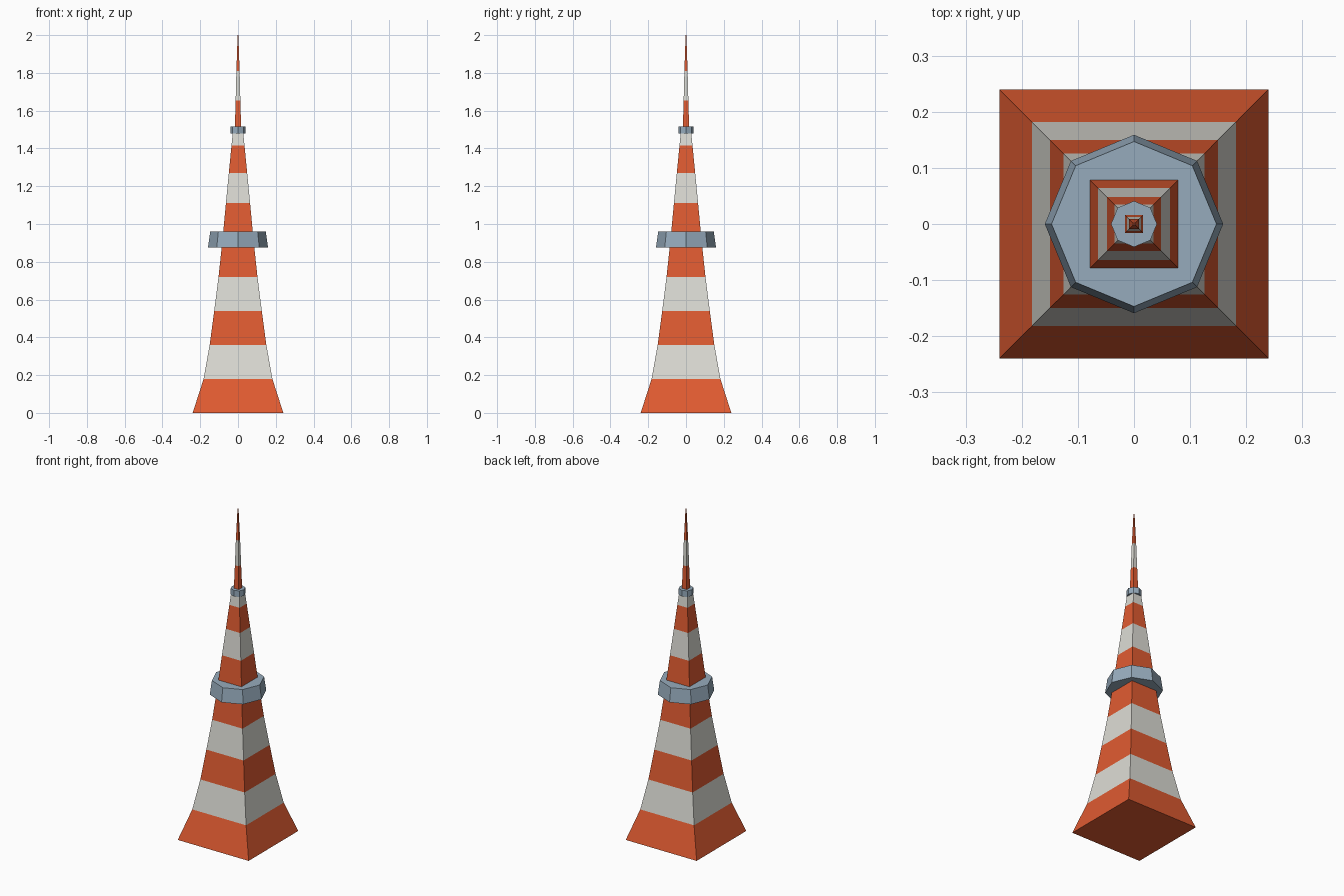
import bpy, bmesh, math

if "Cube" in bpy.data.objects:
    bpy.data.objects.remove(bpy.data.objects["Cube"])


def material(name, srgb):
    m = bpy.data.materials.new(name)
    lin = [((c / 255 + 0.055) / 1.055) ** 2.4 for c in srgb]
    m.diffuse_color = (*lin, 1)
    m.use_nodes = True
    m.node_tree.nodes["Principled BSDF"].inputs["Base Color"].default_value = m.diffuse_color
    return m


ORANGE = material("orange paint", (224, 91, 49))
WHITE = material("off white paint", (221, 220, 213))
STEEL = material("blue grey steel", (150, 171, 188))


def loft(name, sides, rings, mats, turn=0.0):
    """Stack of regular polygons (z, corner radius); bands alternate through mats."""
    bm = bmesh.new()
    loops = []
    for z, r in rings:
        angles = [turn + 2 * math.pi * i / sides for i in range(sides)]
        loops.append([bm.verts.new((r * math.cos(a), r * math.sin(a), z)) for a in angles])
    for band, (lo, hi) in enumerate(zip(loops, loops[1:])):
        for i in range(sides):
            j = (i + 1) % sides
            f = bm.faces.new((lo[i], lo[j], hi[j], hi[i]))
            f.material_index = band % len(mats)
    bm.faces.new(loops[0][::-1])
    top = bm.faces.new(loops[-1])
    top.material_index = (len(rings) - 2) % len(mats)
    mesh = bpy.data.meshes.new(name)
    bm.to_mesh(mesh)
    bm.free()
    for m in mats:
        mesh.materials.append(m)
    obj = bpy.data.objects.new(name, mesh)
    bpy.context.collection.objects.link(obj)
    return obj


def striped_square(name, rings):
    """Square tower section given as (z, half width), starting with orange."""
    corners = [(z, h * math.sqrt(2)) for z, h in rings]
    return loft(name, 4, corners, [ORANGE, WHITE], math.pi / 4)


# Flared lower tower
striped_square("lower_tower", [(0, 0.24), (0.18, 0.182), (0.36, 0.15), (0.54, 0.126),
                               (0.72, 0.103), (0.88, 0.086)])

# Main observation deck
loft("main_deck", 8, [(0.875, 0.159), (0.96, 0.147)], [STEEL])

# Upper tower
striped_square("upper_tower", [(0.95, 0.079), (1.11, 0.064), (1.27, 0.0485),
                               (1.415, 0.0345), (1.49, 0.027)])

# Small upper deck
loft("upper_deck", 8, [(1.478, 0.041), (1.515, 0.041)], [STEEL])

# Antenna mast with pointed tip
striped_square("antenna_mast", [(1.51, 0.0165), (1.655, 0.0125), (1.81, 0.0085), (2.0, 0.002)])
